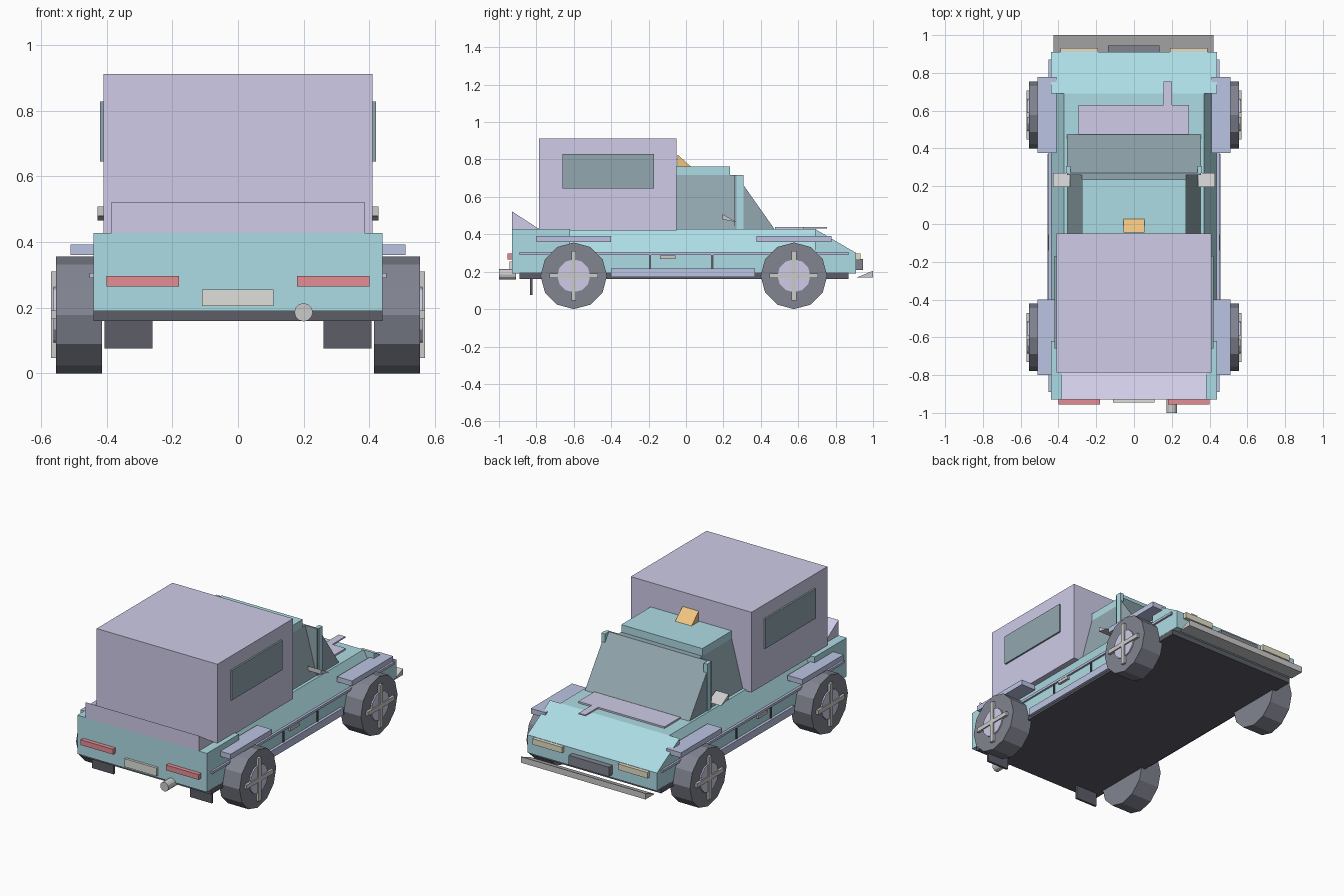
import bpy, bmesh, math
from mathutils import Matrix

if "Cube" in bpy.data.objects:
    bpy.data.objects.remove(bpy.data.objects["Cube"])

MATS = {}
COLORS = {
    "cyan": (0.42, 0.72, 0.78), "lilac": (0.62, 0.60, 0.80), "blue": (0.50, 0.55, 0.76),
    "glass": (0.29, 0.39, 0.43), "dark": (0.11, 0.11, 0.14), "tyre": (0.22, 0.23, 0.28),
    "red": (0.78, 0.27, 0.30), "orange": (0.88, 0.56, 0.22), "beige": (0.78, 0.74, 0.58),
    "silver": (0.68, 0.69, 0.70), "plate": (0.74, 0.74, 0.70),
}


def finish(name, bm, color):
    bmesh.ops.recalc_face_normals(bm, faces=bm.faces)
    me = bpy.data.meshes.new(name)
    bm.to_mesh(me)
    bm.free()
    if color not in MATS:
        MATS[color] = bpy.data.materials.new(color)
        MATS[color].diffuse_color = (*COLORS[color], 1)
    me.materials.append(MATS[color])
    ob = bpy.data.objects.new(name, me)
    bpy.context.collection.objects.link(ob)
    return ob


def loft(name, a, b, color):
    """Solid between two matching outlines of 3D points."""
    bm = bmesh.new()
    va, vb = [bm.verts.new(p) for p in a], [bm.verts.new(p) for p in b]
    n = len(a)
    bm.faces.new(va)
    bm.faces.new(vb[::-1])
    for i in range(n):
        bm.faces.new((va[i], va[(i + 1) % n], vb[(i + 1) % n], vb[i]))
    return finish(name, bm, color)


def box(name, x, y, z, color):
    base = [(x[0], y[0]), (x[1], y[0]), (x[1], y[1]), (x[0], y[1])]
    return loft(name, [(*p, z[0]) for p in base], [(*p, z[1]) for p in base], color)


def wedge(name, x, profile, color):
    """Side profile (y, z) pulled across x."""
    return loft(name, [(x[0], *p) for p in profile], [(x[1], *p) for p in profile], color)


def section(name, y, profile, color):
    """Cross-section (x, z) pulled along y."""
    return loft(name, [(p[0], y[0], p[1]) for p in profile],
                [(p[0], y[1], p[1]) for p in profile], color)


def cylinder(name, r, depth, loc, axis, color, sides=12):
    bm = bmesh.new()
    bmesh.ops.create_cone(bm, cap_ends=True, segments=sides, radius1=r, radius2=r, depth=depth,
                          matrix=Matrix.Translation(loc) @ Matrix.Rotation(math.pi / 2, 4, axis))
    return finish(name, bm, color)


def pair(s, lo, hi):
    return sorted((s * lo, s * hi))


# chassis and body
box("chassis", (-.44, .44), (-.89, .87), (.16, .195), "dark")
box("rear_body", (-.44, .44), (-.93, -.62), (.19, .428), "cyan")
section("middle_body", (-.62, .69), [(-.44, .19), (.44, .19), (.44, .30), (.37, .428),
                                    (-.37, .428), (-.44, .30)], "cyan")
wedge("sloped_nose", (-.44, .44), [(.69, .19), (.91, .19), (.91, .30), (.69, .428)], "cyan")

# cargo box and rear spoiler
box("cargo_box", (-.41, .41), (-.785, -.05), (.42, .912), "lilac")
wedge("rear_spoiler", (-.385, .385), [(-.93, .42), (-.93, .522), (-.78, .425)], "lilac")

# cab
section("cab_side_glass", (-.05, .27), [(-.352, .425), (.352, .425), (.275, .716), (-.275, .716)], "glass")
wedge("windshield", (-.355, .355), [(.26, .425), (.475, .425), (.27, .716), (.26, .716)], "glass")
box("roof", (-.275, .275), (-.05, .235), (.712, .762), "cyan")
wedge("roof_beacon", (-.055, .055), [(-.045, .76), (-.045, .826), (.028, .76)], "orange")

# hood scoop and strip
box("hood_panel", (-.295, .29), (.475, .63), (.425, .438), "lilac")
box("hood_strip", (.155, .20), (.62, .755), (.43, .438), "lilac")

# front details
box("grille", (-.138, .135), (.90, .945), (.21, .268), "tyre")
wedge("front_splitter", (-.425, .42), [(.91, .168), (1.0, .168), (1.0, .205)], "silver")

# rear details
box("rear_plate", (-.11, .108), (-.945, -.92), (.205, .255), "plate")
cylinder("exhaust", .028, .09, (.20, -.955, .186), 'X', "silver")

for s, side in ((-1, "left"), (1, "right")):
    # windows, pillars, mirrors
    box(f"{side}_cargo_window", pair(s, .40, .42), (-.66, -.17), (.645, .828), "glass")
    box(f"{side}_pillar", pair(s, .335, .36), (.27, .307), (.42, .716), "cyan")
    wedge(f"{side}_mirror", pair(s, .34, .428), [(.195, .508), (.195, .48), (.27, .465)], "silver")
    # side trim
    box(f"{side}_belt_trim", pair(s, .42, .452), (-.89, .87), (.29, .305), "blue")
    box(f"{side}_side_skirt", pair(s, .42, .457), (-.40, .37), (.172, .217), "blue")
    for i, y in enumerate((-.192, .14)):
        box(f"{side}_door_seam_{i}", pair(s, .43, .445), (y - .006, y + .006), (.215, .29), "dark")
    box(f"{side}_door_handle", pair(s, .43, .455), (-.14, -.055), (.268, .286), "silver")
    # lights and flaps
    box(f"{side}_headlight", pair(s, .19, .39), (.90, .932), (.262, .298), "beige")
    box(f"{side}_tail_light", pair(s, .18, .40), (-.955, -.92), (.265, .297), "red")
    box(f"{side}_mud_flap", pair(s, .26, .407), (-.835, -.822), (.076, .165), "dark")
    # wheels and fenders
    for y, end in ((-.60, "rear"), (.577, "front")):
        n = f"{side}_{end}"
        box(f"{n}_fender", pair(s, .41, .51), (y - .20, y + .20), (.36, .392), "blue")
        cylinder(f"{n}_tyre", .178, .14, (s * .485, y, .178), 'Y', "tyre")
        cylinder(f"{n}_hub", .088, .05, (s * .538, y, .178), 'Y', "lilac")
        box(f"{n}_spoke_upright", pair(s, .55, .57), (y - .013, y + .013), (.046, .31), "silver")
        box(f"{n}_spoke_level", pair(s, .55, .57), (y - .13, y + .13), (.165, .191), "silver")

for m in bpy.data.materials:
    if m.users and not m.is_grease_pencil:
        m.use_nodes = True
        m.node_tree.nodes["Principled BSDF"].inputs["Base Color"].default_value = m.diffuse_color
